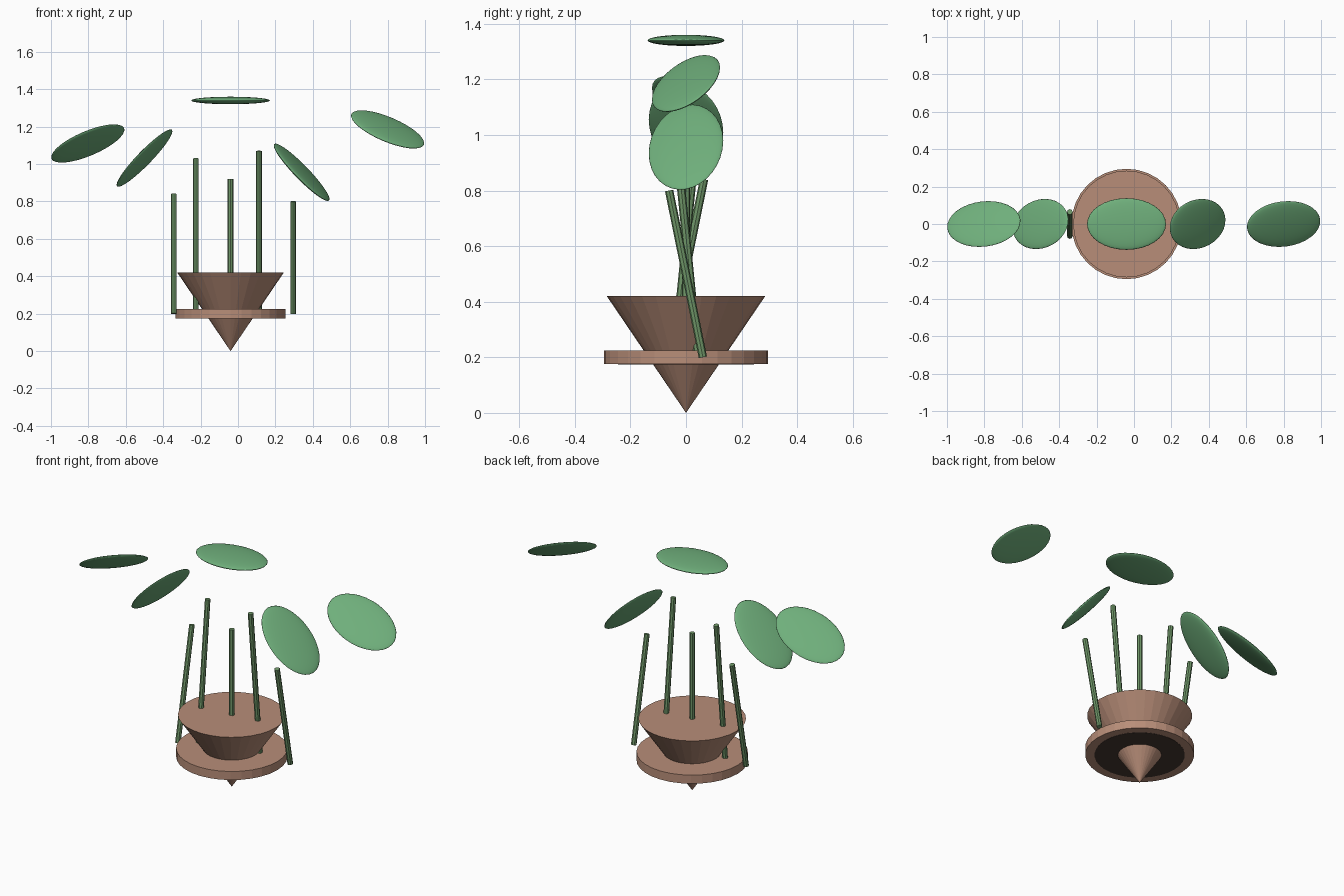
import bpy
import math

if "Cube" in bpy.data.objects:
    bpy.data.objects.remove(bpy.data.objects["Cube"])

CX = -0.04  # pot axis


def material(name, rgb):
    m = bpy.data.materials.new(name)
    m.diffuse_color = (*rgb, 1.0)
    m.use_nodes = True
    m.node_tree.nodes["Principled BSDF"].inputs["Base Color"].default_value = m.diffuse_color
    return m


clay = material("clay", (0.48, 0.27, 0.19))
dark_soil = material("dark_soil", (0.06, 0.04, 0.03))
stem_green = material("stem_green", (0.16, 0.31, 0.14))
leaf_green = material("leaf_green", (0.16, 0.43, 0.20))


def finish(name, mat):
    ob = bpy.context.object
    ob.name = name
    ob.data.materials.append(mat)
    return ob


def disc(name, radius, z0, z1, mat):
    bpy.ops.mesh.primitive_cylinder_add(vertices=32, radius=radius, depth=z1 - z0,
                                        location=(CX, 0, (z0 + z1) / 2))
    return finish(name, mat)


# Pointed pot, widening upwards
bpy.ops.mesh.primitive_cone_add(vertices=32, radius1=0, radius2=0.285, depth=0.42,
                                location=(CX, 0, 0.21))
finish("pot", clay)

# Flat collar round the pot, with a dark disc set in its underside
disc("pot_collar", 0.295, 0.175, 0.225, clay)
disc("soil_disc", 0.245, 0.174, 0.200, dark_soil)

# Stems: fanned in y, all starting at z = 0.2
stems = [(-0.343, 0.84), (-0.225, 1.03), (-0.04, 0.92), (0.112, 1.07), (0.295, 0.80)]
for i, (x, top) in enumerate(stems):
    tilt = 0.1 * (i - 2)
    bpy.ops.mesh.primitive_cylinder_add(vertices=8, radius=0.015,
                                        depth=(top - 0.2) / math.cos(tilt),
                                        location=(x, 0, (top + 0.2) / 2),
                                        rotation=(tilt, 0, 0))
    finish(f"stem_{i + 1}", stem_green)

# Leaves: flattened ellipsoids, tilted outwards and twisted
leaves = [(-0.803, 1.11, -0.4), (-0.50, 1.032, -0.8), (-0.04, 1.34, 0.0),
          (0.34, 0.956, 0.8), (0.80, 1.185, 0.4)]
for i, (x, z, slope) in enumerate(leaves):
    bpy.ops.mesh.primitive_uv_sphere_add(segments=32, ring_count=16, radius=1,
                                         location=(x, 0, z),
                                         rotation=(0.24 * (i - 2), slope, 0))
    leaf = finish(f"leaf_{i + 1}", leaf_green)
    leaf.scale = (0.211, 0.138, 0.02)
    bpy.ops.object.shade_smooth()
